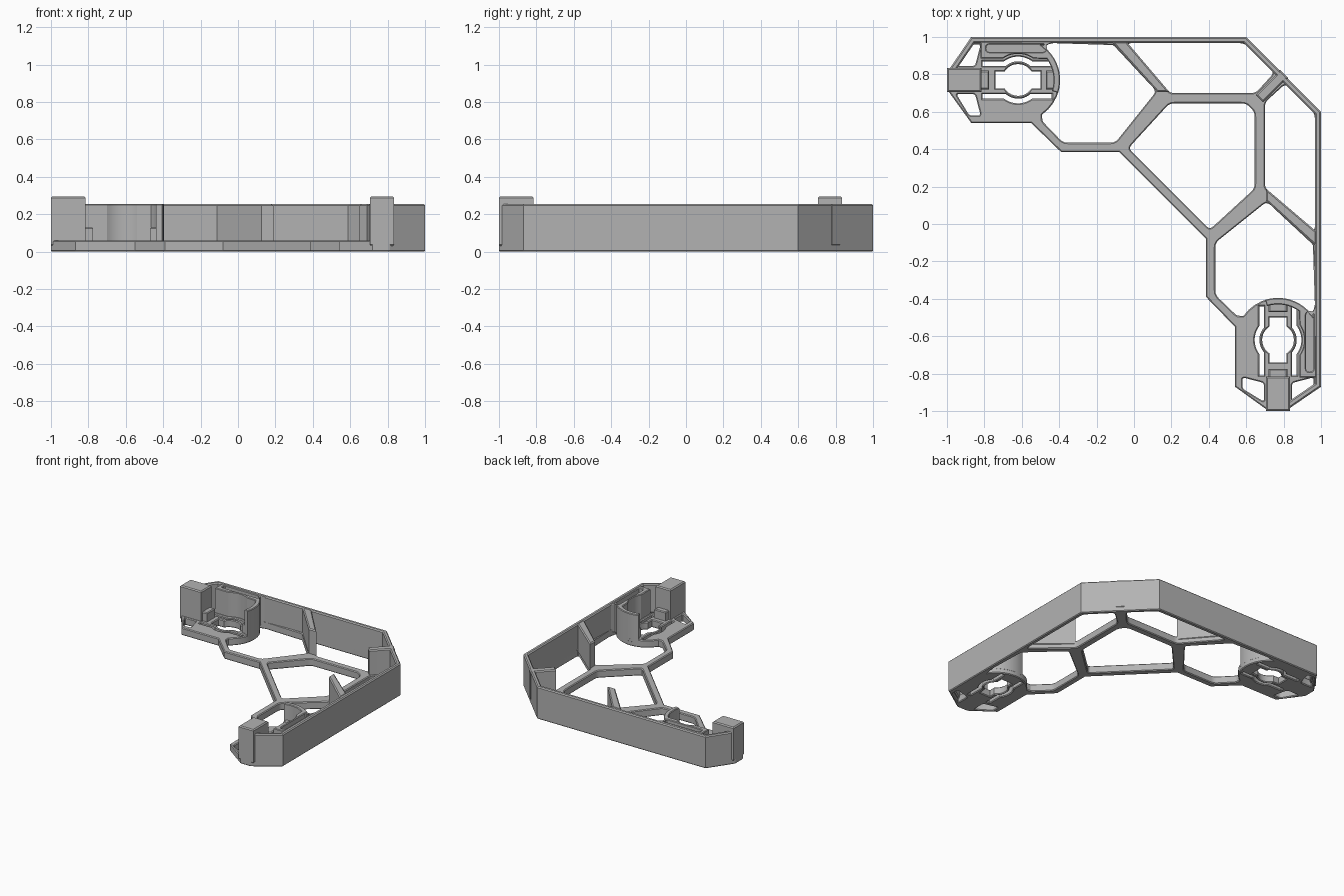
import bpy, bmesh
from math import radians, sin, cos
from mathutils import Vector

cube = bpy.data.objects.get("Cube")
if cube:
    bpy.data.objects.remove(cube, do_unlink=True)

grey = bpy.data.materials.new("matte grey")
grey.use_nodes = True
grey.diffuse_color = (0.45, 0.45, 0.45, 1)
grey.node_tree.nodes["Principled BSDF"].inputs["Base Color"].default_value = (0.45, 0.45, 0.45, 1)

PX, PY = -0.62, 0.77  # centre of the mounting pod


def arc(r, a0, a1, n=10):
    angles = [radians(a0 + (a1 - a0) * i / n) for i in range(n + 1)]
    return [(PX + r * cos(a), PY + r * sin(a)) for a in angles]


def swap(loop):
    return [(y, x) for x, y in loop]


def flip(loop):
    return [(x, 2 * PY - y) for x, y in loop]


def rounded(loop, r=0.025):
    # fillet every corner with a short curve
    pts, out = [Vector(p) for p in loop], []
    for i, p in enumerate(pts):
        a, c = pts[i - 1] - p, pts[(i + 1) % len(pts)] - p
        s = p + a.normalized() * min(r, a.length * 0.45)
        e = p + c.normalized() * min(r, c.length * 0.45)
        for t in (0, 0.33, 0.67, 1):
            out.append(tuple(s * (1 - t) ** 2 + p * 2 * t * (1 - t) + e * t * t))
    return out


def oriented(loop, ccw):
    area = sum(a[0] * b[1] - b[0] * a[1] for a, b in zip(loop, loop[1:] + loop[:1]))
    return loop if (area > 0) == ccw else loop[::-1]


def inset(loop, d):
    # offset a loop towards its left, the solid side
    pts, out = [Vector(p) for p in loop], []
    for i, p in enumerate(pts):
        u = (p - pts[i - 1]).normalized()
        v = (pts[(i + 1) % len(pts)] - p).normalized()
        n, m = Vector((-u.y, u.x)), Vector((-v.y, v.x))
        out.append(p + (n + m) * (d / max(0.3, 1 + n.dot(m))))
    return out


def slab(name, outline, holes, z0, z1, b=0.008):
    # extruded plate with holes and chamfered rims
    bm = bmesh.new()
    caps = ([], [])
    for k, loop in enumerate([outline] + holes):
        loop = oriented(list(loop), k == 0)
        rings = []
        for z, d in ((z0, b), (z0 + b, 0), (z1 - b, 0), (z1, b)):
            rings.append([bm.verts.new((p[0], p[1], z)) for p in inset(loop, d)])
        n = len(loop)
        for lo, hi in zip(rings, rings[1:]):
            for i in range(n):
                j = (i + 1) % n
                bm.faces.new((lo[i], lo[j], hi[j], hi[i]))
        for cap, ring in zip(caps, (rings[0], rings[-1])):
            cap += [bm.edges.get((ring[i], ring[(i + 1) % n])) for i in range(n)]
    for cap in caps:
        bmesh.ops.triangle_fill(bm, edges=cap, use_beauty=True, normal=(0, 0, 1))
    bmesh.ops.recalc_face_normals(bm, faces=bm.faces)
    mesh = bpy.data.meshes.new(name)
    bm.to_mesh(mesh)
    bm.free()
    mesh.materials.append(grey)
    ob = bpy.data.objects.new(name, mesh)
    bpy.context.collection.objects.link(ob)
    bpy.ops.object.select_all(action='DESELECT')
    ob.select_set(True)
    bpy.context.view_layer.objects.active = ob
    bpy.ops.object.shade_smooth_by_angle(angle=radians(25))
    return ob


def both_arms(name, outline, holes, z0, z1, b=0.008):
    slab("back_" + name, outline, holes, z0, z1, b)
    slab("side_" + name, swap(outline), [swap(h) for h in holes], z0, z1, b)


# low base frame: half outline mirrored across the diagonal
half = [(0.6, 1), (-0.87, 1), (-1, 0.81), (-1, 0.72), (-0.87, 0.54),
        (-0.55, 0.54), (-0.39, 0.385), (-0.08, 0.385)]
outline = half + swap(half)[::-1]

bay = (rounded([(-0.12, 0.967), (0.12, 0.71), (-0.1, 0.435), (-0.38, 0.435), (-0.5, 0.56)])[2:-2]
       + arc(0.225, -55, 55) + [(-0.43, 0.967)])
corner_bay = rounded([(-0.04, 0.967), (0.59, 0.967), (0.75, 0.81), (0.65, 0.7), (0.19, 0.7)])
middle = rounded([(-0.03, 0.405), (0.19, 0.645), (0.6, 0.645), (0.645, 0.6),
                  (0.645, 0.19), (0.405, -0.03)])
end_hole = rounded([(-0.95, 0.845), (-0.88, 0.96), (-0.82, 0.96), (-0.85, 0.845)], 0.015)
slot = ([(-0.81, PY + 0.075)] + arc(0.1, 131, 49) + [(-0.44, PY + 0.075), (-0.44, PY + 0.1)]
        + arc(0.125, 53, 127) + [(-0.81, PY + 0.1)])
key_hole = ([(-0.74, PY - 0.045)] + arc(0.085, 212, 328) + [(-0.5, PY - 0.045), (-0.5, PY + 0.045)]
            + arc(0.085, 32, 148) + [(-0.74, PY + 0.045)])

arm_holes = [bay, corner_bay, end_hole, flip(end_hole), slot, flip(slot), key_hole]
slab("base_frame", outline, [middle] + arm_holes + [swap(h) for h in arm_holes], 0, 0.06, 0.006)

# tall outer wall around the two long sides
wall_out = [(0.6, 1), (-0.87, 1), (-1, 0.81)]
wall_in = [(0.587, 0.967), (-0.853, 0.967), (-0.96, 0.81)]
slab("outer_wall", wall_out + wall_in[::-1] + swap(wall_in) + swap(wall_out)[::-1],
     [], 0.03, 0.255)

# tall ribs between the wall and the inner frame
both_arms("wall_rib", [(-0.12, 0.975), (-0.04, 0.975), (0.19, 0.705), (0.125, 0.705)],
          [], 0.03, 0.255)
slab("corner_rib", [(0.65, 0.69), (0.76, 0.8), (0.78, 0.825), (0.825, 0.78), (0.8, 0.76), (0.69, 0.65)],
     [], 0.03, 0.255)

# pod block with a pocket, running into the curved guard wall
block = ([(-0.82, 0.975), (-0.82, PY + 0.115)] + arc(0.14, 125, 55)
         + arc(0.19, 36, -18) + arc(0.225, -18, 52) + [(-0.43, 0.975)])
pocket = rounded([(-0.79, 0.92), (-0.47, 0.92), (-0.47, 0.96), (-0.79, 0.96)], 0.018)
both_arms("pod_block", block, [pocket], 0.03, 0.255, 0.005)

# end posts and the small catches inside each pod
both_arms("end_post", [(-1, 0.705), (-0.815, 0.705), (-0.815, 0.835), (-1, 0.835)],
          [], 0.03, 0.295)
for name, x in (("outer_catch", -0.8), ("inner_catch", -0.445)):
    both_arms(name, [(x - 0.025, PY - 0.05), (x + 0.025, PY - 0.05),
                     (x + 0.025, PY + 0.05), (x - 0.025, PY + 0.05)], [], 0.03, 0.13, 0.006)
